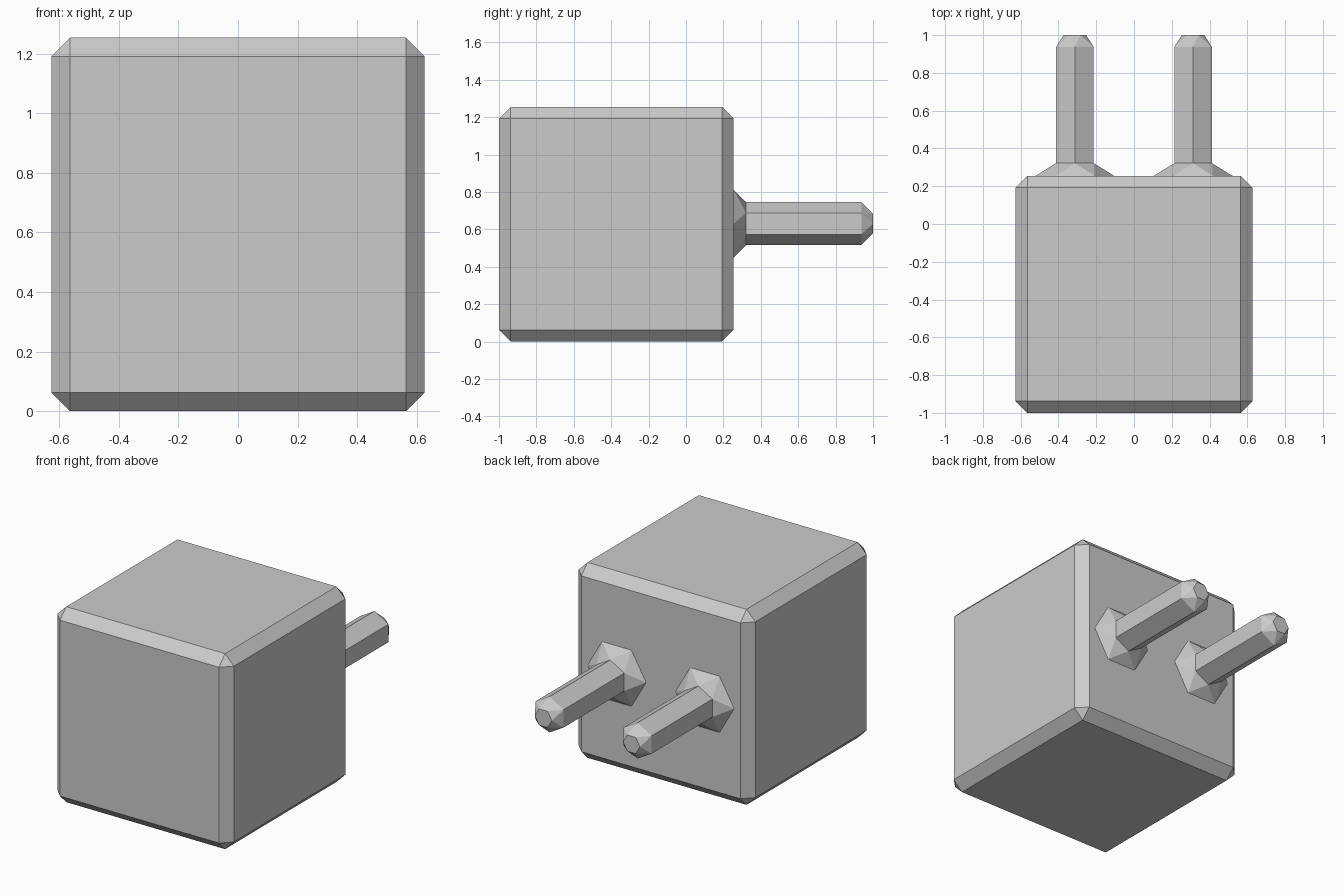
import bpy, bmesh
from math import pi, sin, cos

if "Cube" in bpy.data.objects:
    bpy.data.objects.remove(bpy.data.objects["Cube"])


def finish(bm, name):
    bmesh.ops.recalc_face_normals(bm, faces=bm.faces[:])
    mesh = bpy.data.meshes.new(name)
    bm.to_mesh(mesh)
    bm.free()
    obj = bpy.data.objects.new(name, mesh)
    bpy.context.collection.objects.link(obj)
    return obj


# Chamfered cube body
SIZE, CHAMFER = 1.255, 0.063
bm = bmesh.new()
bmesh.ops.create_cube(bm, size=SIZE)
bmesh.ops.bevel(bm, geom=bm.edges[:], offset=CHAMFER, segments=1,
                affect='EDGES', profile=0.5)
bmesh.ops.translate(bm, verts=bm.verts[:], vec=(0, SIZE / 2 - 1, SIZE / 2))
finish(bm, "body")

# Hexagonal prong: (y, radius, twist) rings from flange to tip;
# the flange and tip rings are turned half a step, giving triangular facets
HALF = pi / 6
PROFILE = [(0.255, 0.208, HALF), (0.322, 0.115, 0),
           (0.937, 0.115, 0), (1.0, 0.06, HALF)]


def prong(name, x, z):
    bm = bmesh.new()
    rings = [[bm.verts.new((x + r * sin(i * pi / 3 + t), y, z + r * cos(i * pi / 3 + t)))
              for i in range(6)] for y, r, t in PROFILE]
    flange, start, end, tip = rings
    for i in range(6):
        j = (i + 1) % 6
        bm.faces.new((start[i], start[j], end[j], end[i]))
        for turned, straight in ((flange, start), (tip, end)):
            bm.faces.new((turned[i], straight[i], straight[j]))
            bm.faces.new((turned[i], straight[j], turned[j]))
    bm.faces.new(flange)
    bm.faces.new(tip)
    finish(bm, name)


for side, x in (("left", -0.313), ("right", 0.313)):
    prong(side + "_prong", x, 0.63)
